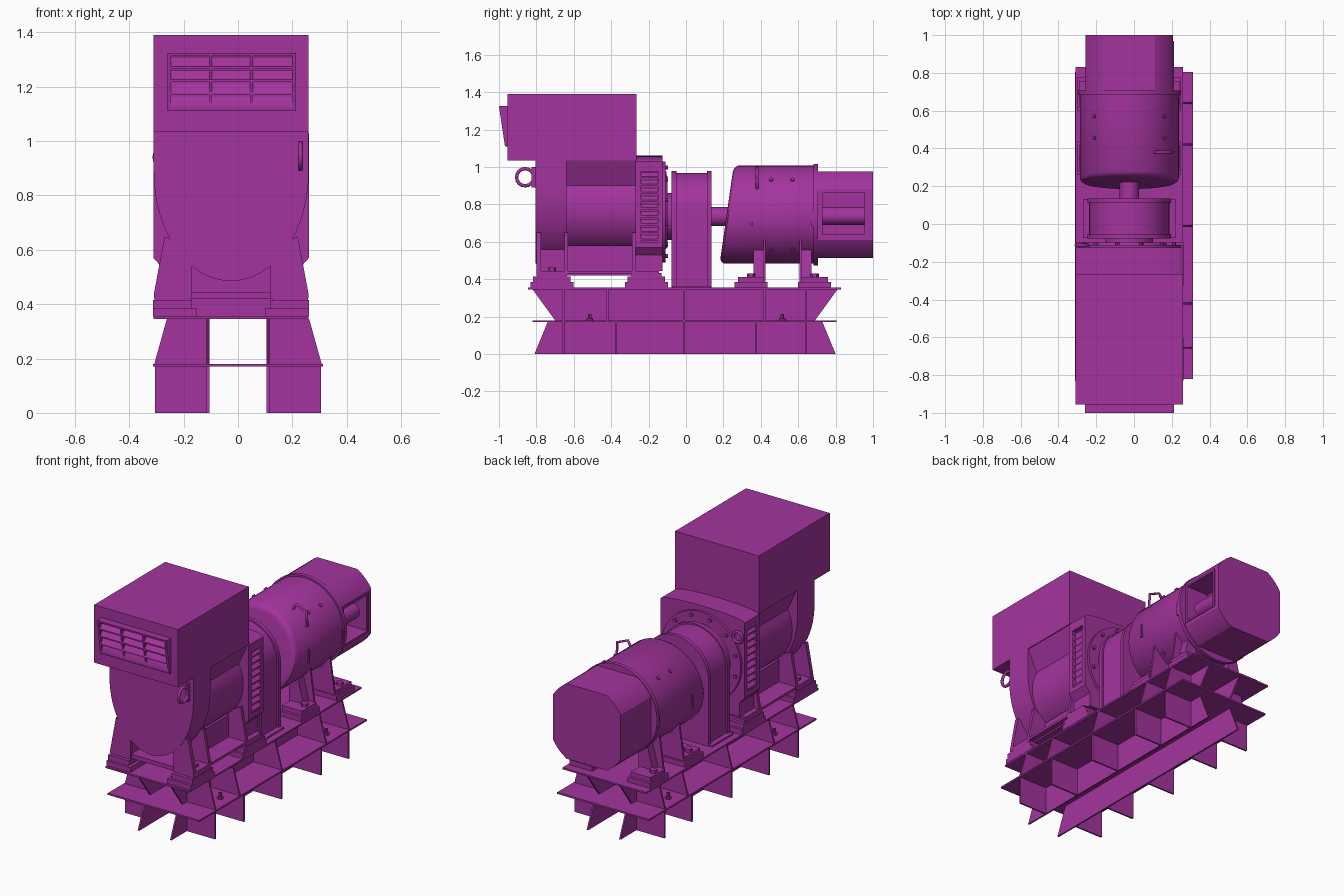
import bpy, bmesh, math
from mathutils import Vector, Matrix

cube = bpy.data.objects.get("Cube")
if cube:
    bpy.data.objects.remove(cube)

paint = bpy.data.materials.new("purple paint")
paint.use_nodes = True
colour = (0.37, 0.034, 0.34, 1)
paint.diffuse_color = colour
paint.node_tree.nodes["Principled BSDF"].inputs["Base Color"].default_value = colour

CX, CZ = -0.025, 0.745   # shaft line
parts = []


def finish(name, bm):
    bmesh.ops.recalc_face_normals(bm, faces=bm.faces)
    mesh = bpy.data.meshes.new(name)
    bm.to_mesh(mesh)
    bm.free()
    mesh.materials.append(paint)
    ob = bpy.data.objects.new(name, mesh)
    bpy.context.collection.objects.link(ob)
    parts.append(ob)
    return ob


def prism(name, pts, axis, a, b):
    """Extrude a 2D profile along an axis from a to b."""
    place = {"x": lambda p, t: (t, p[0], p[1]),
             "y": lambda p, t: (p[0], t, p[1])}[axis]
    bm = bmesh.new()
    face = bm.faces.new([bm.verts.new(place(p, a)) for p in pts])
    ext = bmesh.ops.extrude_face_region(bm, geom=[face])
    verts = [v for v in ext["geom"] if isinstance(v, bmesh.types.BMVert)]
    bmesh.ops.translate(bm, verts=verts, vec=Vector(place((0, 0), b - a)))
    return finish(name, bm)


def box(name, x0, x1, y0, y1, z0, z1):
    return prism(name, [(x0, z0), (x1, z0), (x1, z1), (x0, z1)], "y", y0, y1)


def lathe(name, rings, x=CX, z=CZ, n=48, shear=None):
    """Closed round body along y from (y, radius) rings."""
    bm = bmesh.new()
    loops = []
    for y, r in rings:
        loop = []
        for i in range(n):
            a = 2 * math.pi * i / n
            dz = r * math.sin(a)
            yy = y + (shear(dz) if shear and y < 0.4 else 0)
            loop.append(bm.verts.new((x + r * math.cos(a), yy, z + dz)))
        loops.append(loop)
    for p, q in zip(loops, loops[1:]):
        for i in range(n):
            bm.faces.new((p[i], p[(i + 1) % n], q[(i + 1) % n], q[i]))
    bm.faces.new(loops[0])
    bm.faces.new(loops[-1])
    return finish(name, bm)


def stud(name, pos, direction, r, h, n=8):
    """Short bolt standing on a surface."""
    bm = bmesh.new()
    d = Vector(direction)
    m = Matrix.Translation(Vector(pos)) @ d.to_track_quat("Z", "Y").to_matrix().to_4x4()
    bmesh.ops.create_cone(bm, cap_ends=True, segments=n, radius1=r, radius2=r, depth=h, matrix=m)
    return finish(name, bm)


def rod(name, pts, r, closed=False):
    """Bent round bar."""
    cu = bpy.data.curves.new(name, "CURVE")
    cu.dimensions, cu.bevel_depth, cu.bevel_resolution = "3D", r, 2
    cu.use_fill_caps = True
    sp = cu.splines.new("POLY")
    sp.points.add(len(pts) - 1)
    for p, co in zip(sp.points, pts):
        p.co = (*co, 1)
    sp.use_cyclic_u = closed
    cu.materials.append(paint)
    ob = bpy.data.objects.new(name, cu)
    bpy.context.collection.objects.link(ob)


def ring(name, x, y, z, r, bar, plane):
    pts = []
    for i in range(16):
        a = math.tau * i / 16
        u, w = r * math.cos(a), r * math.sin(a)
        pts.append((x, y + u, z + w) if plane == "yz" else (x + u, y, z + w))
    rod(name, pts, bar, True)


def cut(ob, cutter):
    mod = ob.modifiers.new("cut", "BOOLEAN")
    mod.operation, mod.solver, mod.object = "DIFFERENCE", "EXACT", cutter
    bpy.context.view_layer.objects.active = ob
    bpy.ops.object.modifier_apply(modifier=mod.name)
    parts.remove(cutter)
    bpy.data.objects.remove(cutter)


def arc(cx, cz, rx, rz, a0, a1, n):
    return [(cx + rx * math.cos(math.radians(a0 + (a1 - a0) * i / n)),
             cz + rz * math.sin(math.radians(a0 + (a1 - a0) * i / n))) for i in range(n + 1)]


# Base frame: two plates, long webs, outer cross ribs
box("top_plate", -0.31, 0.26, -0.845, 0.83, 0.345, 0.355)
box("middle_plate", -0.312, 0.312, -0.82, 0.805, 0.17, 0.18)
for s, side in ((1, "left"), (-1, "right")):
    x = 0.11 * s
    prism(side + "_upper_web", [(-0.70, 0.18), (0.69, 0.18), (0.81, 0.345), (-0.82, 0.345)], "x", x - 0.005, x + 0.005)
    prism(side + "_lower_web", [(-0.81, 0), (0.80, 0), (0.73, 0.17), (-0.74, 0.17)], "x", x - 0.005, x + 0.005)
    for y in (-0.655, -0.42, -0.01, 0.42, 0.64):
        prism(side + "_upper_rib", [(x, 0.18), (0.308 * s, 0.18), (0.262 * s, 0.345), (x, 0.345)], "y", y - 0.005, y + 0.005)
    for y in (-0.655, -0.375, -0.01, 0.375, 0.64):
        box(side + "_lower_rib", min(x, 0.305 * s), max(x, 0.305 * s), y - 0.005, y + 0.005, 0, 0.17)
    for y in (-0.515, 0.515):
        stud("frame_bolt", (0.24 * s, y, 0.185), (0, 0, 1), 0.019, 0.012)
        stud("frame_bolt_tip", (0.24 * s, y, 0.2), (0, 0, 1), 0.01, 0.03)

# Generator: cabinet and louvred hood
box("cabinet", -0.31, 0.26, -0.955, -0.265, 1.035, 1.39)
hood = prism("louvre_hood", [(-0.955, 1.11), (-0.968, 1.11), (-1, 1.325), (-0.955, 1.325)], "x", -0.26, 0.213)
cut(hood, box("hood_cutter", -0.247, 0.2, -1.1, -0.959, 1.122, 1.313))
for i in range(4):
    z = 1.122 + 0.048 * i
    yf = -1 + 0.03 * (1.325 - z) / 0.215
    prism("hood_slat", [(-0.957, z + 0.038), (-0.957, z + 0.045), (yf, z + 0.008), (yf, z)], "x", -0.25, 0.203)
for x in (-0.1, 0.05):
    prism("hood_divider", [(-0.955, 1.115), (-0.966, 1.115), (-0.996, 1.32), (-0.955, 1.32)], "x", x - 0.005, x + 0.005)

# Generator: end housing, barrel and vented rear housing
prism("front_housing", [(0.26, 1.035), (-0.31, 1.035)] + arc(CX, 0.885, 0.285, 0.4, 180, 360, 32), "y", -0.805, -0.64)
prism("barrel", [(0.255, 1.036), (-0.305, 1.036)] + arc(CX, 0.78, 0.25, 0.25, 151, 389, 40), "y", -0.65, -0.265)
rear = prism("rear_housing", arc(CX, 1.03, 0.286, 0.03, 0, 180, 16)
             + [(-0.311, 0.57), (-0.275, 0.53), (-0.275, 0.445), (0.225, 0.445), (0.225, 0.53), (0.261, 0.57)], "y", -0.27, -0.125)
for s in (1, -1):
    xs = CX + 0.286 * s
    cut(rear, box("vent_cutter", xs - 0.025, xs + 0.025, -0.24, -0.15, 0.6, 0.975))
    for i in range(9):
        z = 0.604 + 0.042 * i
        prism("vent_slat", [(xs - 0.026 * s, z + 0.024), (xs - 0.026 * s, z + 0.032), (xs, z + 0.01), (xs, z)], "y", -0.242, -0.148)
lathe("rear_flange", [(-0.13, 0.27), (-0.11, 0.27), (-0.11, 0.2), (-0.098, 0.19)], z=0.76)
for i in range(12):
    a = math.tau * (i + 0.5) / 12
    stud("flange_bolt", (CX + 0.245 * math.cos(a), -0.106, 0.76 + 0.245 * math.sin(a)), (0, 1, 0), 0.011, 0.02)
lathe("rear_hub", [(-0.11, 0.125), (-0.06, 0.125)], z=0.735)

# Generator mounting: deck, side webs, flared legs, stepped feet
box("mount_deck", CX - 0.25, CX + 0.25, -0.79, -0.145, 0.42, 0.445)
for s in (1, -1):
    def X(d):
        return CX + d * s
    def sbox(name, d0, d1, *rest):
        return box(name, min(X(d0), X(d1)), max(X(d0), X(d1)), *rest)
    sbox("deck_edge", 0.145, 0.283, -0.79, -0.145, 0.43, 0.445)
    sbox("mount_web", 0.15, 0.165, -0.79, -0.145, 0.43, 0.58)
    for y0, y1 in ((-0.8, -0.775), (-0.65, -0.63), (-0.29, -0.27)):
        prism("flared_leg", [(X(0.245), 0.65), (X(0.284), 0.44), (X(0.284), 0.42), (X(0.145), 0.42), (X(0.145), 0.6)], "y", y0, y1)
    for yc in (-0.717, -0.212):
        sbox("generator_foot_pad", 0.125, 0.287, yc - 0.115, yc + 0.115, 0.355, 0.385)
        sbox("generator_foot_step", 0.145, 0.287, yc - 0.1, yc + 0.1, 0.385, 0.415)
        sbox("generator_foot_block", 0.15, 0.283, yc - 0.08, yc + 0.08, 0.415, 0.432)
        stud("foot_bolt", (X(0.23), yc, 0.453), (0, 0, 1), 0.022, 0.018, 6)

    # Drum mounting: stepped feet, legs and gussets
    for yc, leg, gus in ((0.348, 0.39, 0.42), (0.688, 0.64, 0.612)):
        sbox("drum_foot_pad", 0.12, 0.275, yc - 0.088, yc + 0.088, 0.355, 0.385)
        sbox("drum_foot_step", 0.13, 0.265, yc - 0.07, yc + 0.07, 0.385, 0.412)
        stud("drum_foot_bolt", (X(0.235), yc, 0.42), (0, 0, 1), 0.022, 0.02, 6)
        prism("drum_leg", [(X(0.12), 0.4), (X(0.22), 0.4), (X(0.18), 0.56), (X(0.12), 0.54)], "y", leg - 0.03, leg + 0.03)
        prism("drum_gusset", [(X(0.1), 0.36), (X(0.26), 0.36), (X(0.225), 0.61), (X(0.1), 0.52)], "y", gus - 0.006, gus + 0.006)


# Coupling guard with raised rims and floor flange
def guard(name, grow, y0, y1):
    r = 0.212 + grow
    prism(name, [(CX - r, 0.355), (CX + r, 0.355)] + arc(CX, 0.757, r, r, 0, 180, 32), "y", y0, y1)


guard("coupling_guard", 0, -0.06, 0.12)
guard("guard_front_rim", 0.01, -0.077, -0.052)
guard("guard_back_rim", 0.01, 0.112, 0.135)
box("guard_floor_flange", CX - 0.245, CX + 0.245, -0.075, 0.133, 0.355, 0.364)
lathe("shaft", [(0.1, 0.051), (0.3, 0.051)], z=0.735)

# Drum with slanted rounded front, end flange and bolts
lathe("drum", [(0.18, 0.225), (0.182, 0.24), (0.19, 0.254), (0.205, 0.262), (0.69, 0.262)],
      n=64, shear=lambda dz: 0.075 * (dz + 0.262) / 0.524)
lathe("drum_flange", [(0.682, 0.272), (0.706, 0.272)], n=64)
for y in (0.455, 0.57):
    for k in range(4):
        a = math.radians(45 + 90 * k)
        d = Vector((math.cos(a), 0, math.sin(a)))
        stud("drum_bolt", Vector((CX, y, CZ)) + d * 0.263, d, 0.011, 0.014)
for s in (1, -1):
    for y in (0.35, 0.675):
        box("drum_lug", CX + 0.255 * s - 0.012, CX + 0.255 * s + 0.012, y - 0.006, y + 0.006, CZ - 0.06, CZ + 0.02)

# Rear fan casing: round body with four flats, side window on the left
flats = []
for k in range(4):
    half = math.degrees(math.acos(0.231 / 0.268))
    flats += arc(CX, CZ, 0.268, 0.268, 90 * k + half, 90 * k + 90 - half, 8)
casing = prism("rear_casing", flats, "y", 0.7, 1.0)
cut(casing, box("window_cutter", 0.06, 0.4, 0.73, 0.955, 0.64, 0.86))
for z in (0.628, 0.861):
    box("window_rail", 0.2, 0.212, 0.715, 0.97, z, z + 0.012)
for y in (0.715, 0.957):
    box("window_stile", 0.2, 0.212, y, y + 0.013, 0.628, 0.873)
lathe("casing_shaft", [(0.72, 0.048), (0.97, 0.048)], x=0.11, z=0.738, n=24)

# Lifting rings and handle
ring("front_lifting_ring", 0.23, -0.86, 0.945, 0.046, 0.009, "yz")
box("front_ring_plate", 0.222, 0.238, -0.825, -0.8, 0.89, 1.0)
ring("rear_lifting_ring", -0.275, -0.112, 0.94, 0.032, 0.008, "xz")
rod("drum_handle", [(0.1, 0.38, 0.95), (0.13, 0.38, 1.0), (0.2, 0.38, 0.97), (0.205, 0.38, 0.89), (0.16, 0.38, 0.87)], 0.008)

# Smooth the round parts, keep the edges crisp
bpy.ops.object.select_all(action="DESELECT")
for ob in parts:
    ob.select_set(True)
bpy.context.view_layer.objects.active = parts[0]
bpy.ops.object.shade_smooth_by_angle(angle=math.radians(30))
